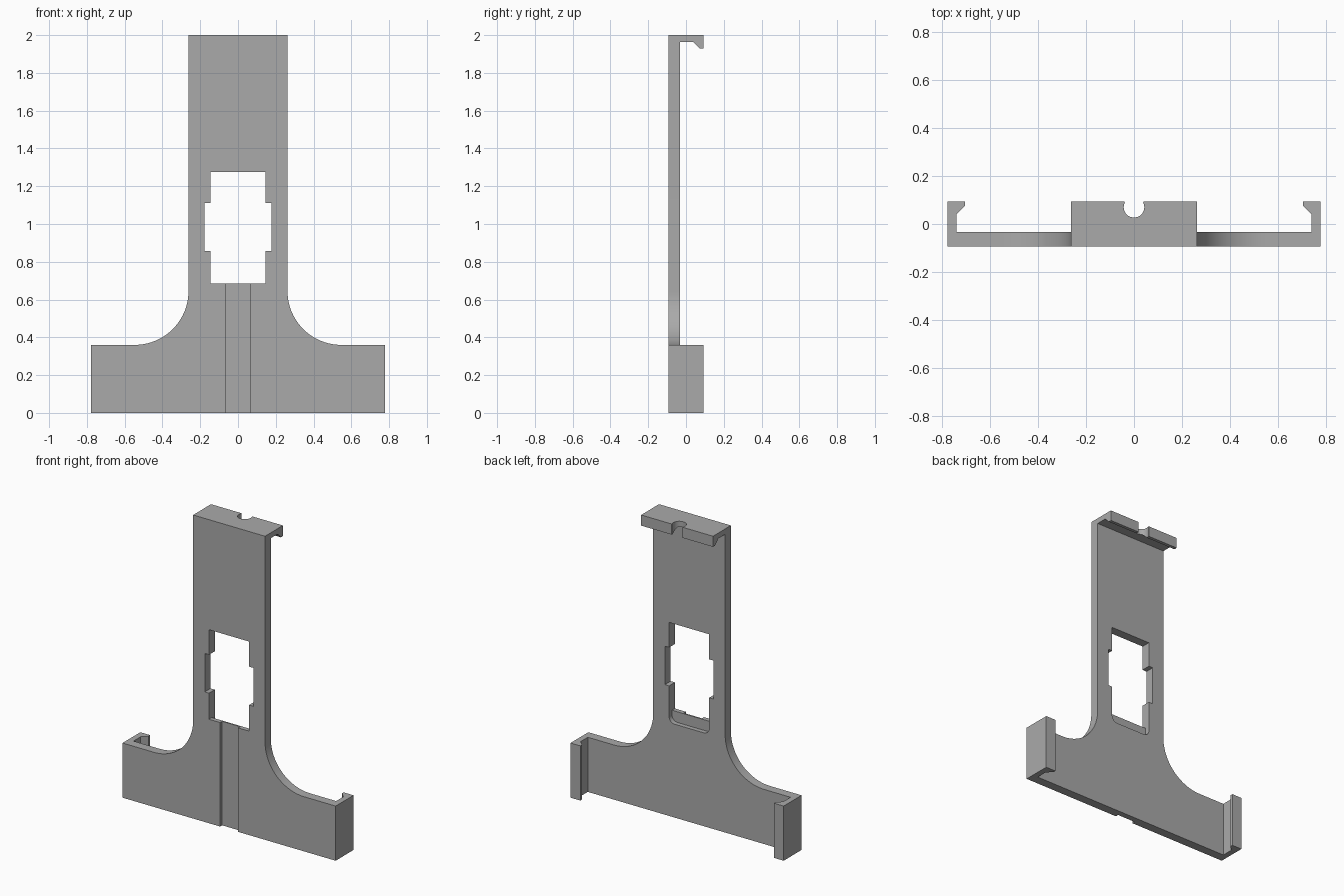
import bpy
import bmesh
from math import sin, cos, pi, radians
from mathutils import Vector

if "Cube" in bpy.data.objects:
    bpy.data.objects.remove(bpy.data.objects["Cube"], do_unlink=True)

FRONT, PLATE_BACK, BACK = -0.093, -0.033, 0.093   # depth levels (y)
BASE_W, BASE_H = 0.777, 0.36                      # half width and height of the foot
STEM_W, TOP = 0.262, 2.0
FILLET = 0.285

grey = bpy.data.materials.new("plain grey")
grey.use_nodes = True
grey.diffuse_color = (0.4, 0.4, 0.4, 1)
grey.node_tree.nodes["Principled BSDF"].inputs["Base Color"].default_value = (0.4, 0.4, 0.4, 1)


def prism(name, points, axis, start, end):
    """Extrude a 2D profile along an axis; the other two axes keep x, y, z order."""
    def place(p, d):
        c = list(p)
        c.insert("xyz".index(axis), d)
        return Vector(c)
    bm = bmesh.new()
    face = bm.faces.new([bm.verts.new(place(p, start)) for p in points])
    shift = place((0, 0), end - start)
    ext = bmesh.ops.extrude_face_region(bm, geom=[face], use_keep_orig=True)
    bmesh.ops.translate(bm, vec=shift, verts=[v for v in ext["geom"] if isinstance(v, bmesh.types.BMVert)])
    bmesh.ops.recalc_face_normals(bm, faces=bm.faces)
    mesh = bpy.data.meshes.new(name)
    bm.to_mesh(mesh)
    bm.free()
    mesh.materials.append(grey)
    obj = bpy.data.objects.new(name, mesh)
    bpy.context.collection.objects.link(obj)
    return obj


def arc(cx, cy, r, a0, a1, steps):
    angles = [radians(a0 + (a1 - a0) * i / steps) for i in range(steps + 1)]
    return [(cx + r * cos(a), cy + r * sin(a)) for a in angles]


def both_sides(half):
    """Close a right-hand half profile with its mirror image."""
    return half + [(-x, y) for x, y in reversed(half)]


def combine(target, tool, operation):
    mod = target.modifiers.new(tool.name, "BOOLEAN")
    mod.operation, mod.solver, mod.object = operation, "EXACT", tool
    bpy.context.view_layer.objects.active = target
    bpy.ops.object.modifier_apply(modifier=mod.name)
    bpy.data.objects.remove(tool, do_unlink=True)


# Flat plate: wide foot flowing into the upright stem
outline = [(BASE_W, 0), (BASE_W, BASE_H)]
outline += arc(STEM_W + FILLET, BASE_H + FILLET, FILLET, 270, 180, 24)
outline += [(STEM_W, TOP)]
bracket = prism("bracket", both_sides(outline), "y", FRONT, PLATE_BACK)

# Top hook, with a rounded notch in its lip
top_profile = [(PLATE_BACK, TOP), (BACK, TOP), (BACK, 1.93), (0.072, 1.93),
               (0.038, 1.964), (PLATE_BACK, 1.964)]
top_hook = prism("top_hook", top_profile, "x", -STEM_W, STEM_W)
notch = both_sides(arc(0, 0.07, 0.043, -90, 25, 14)[1:] + [(0.038, 0.09), (0.046, 0.1)])
combine(top_hook, prism("notch_cutter", notch, "z", 1.8, 2.1), "DIFFERENCE")
combine(bracket, top_hook, "UNION")

# Side hooks at both ends of the foot
side_profile = [(BASE_W, PLATE_BACK), (BASE_W, BACK), (0.705, BACK), (0.705, 0.075),
                (0.739, 0.042), (0.739, PLATE_BACK)]
for side in (1, -1):
    hook = prism("side_hook", [(side * x, y) for x, y in side_profile], "z", 0, BASE_H)
    combine(bracket, hook, "UNION")

# Window with wider middle
window = [(0.146, 0.685), (0.146, 0.857), (0.177, 0.857), (0.177, 1.11), (0.146, 1.11), (0.146, 1.275)]
combine(bracket, prism("window_cutter", both_sides(window), "y", -0.2, 0.05), "DIFFERENCE")

# Shallow rounded recess below the window, on the back
recess = arc(0.106, 0.655, 0.04, -90, 0, 8) + [(0.146, 0.75)]
combine(bracket, prism("recess_cutter", both_sides(recess), "y", -0.063, 0.05), "DIFFERENCE")

# Cable groove down the front, from the window to the bottom edge
groove = both_sides([(0.066, -0.1), (0.066, 0.75)])
combine(bracket, prism("groove_cutter", groove, "y", -0.2, FRONT + 0.021), "DIFFERENCE")

# Smooth curves, crisp edges
bpy.ops.object.select_all(action="DESELECT")
bracket.select_set(True)
bpy.context.view_layer.objects.active = bracket
bpy.ops.object.shade_smooth_by_angle(angle=radians(30))
